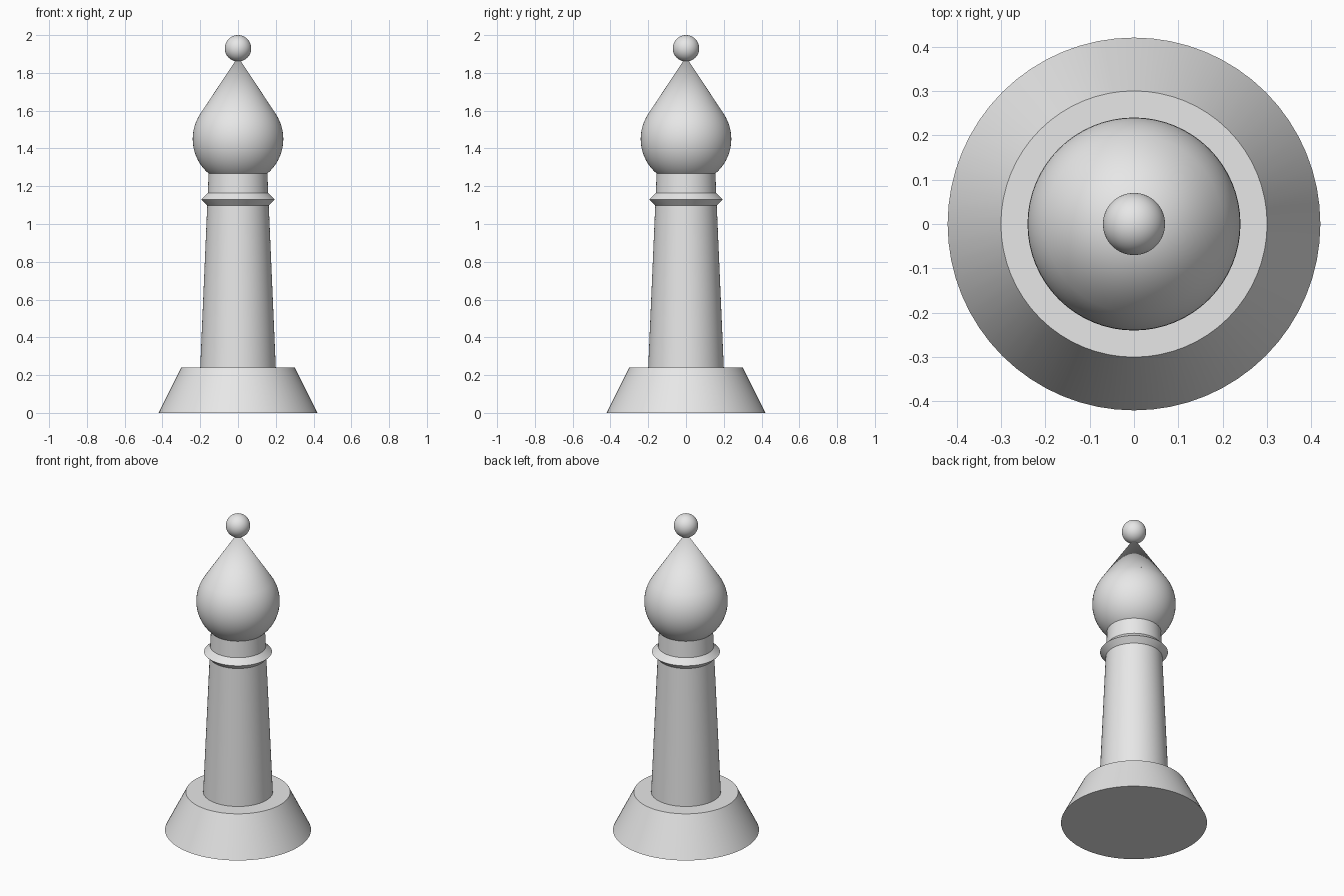
import bpy
import math

cube = bpy.data.objects.get("Cube")
if cube:
    bpy.data.objects.remove(cube, do_unlink=True)

SIDES = 64

grey = bpy.data.materials.new("light grey")
grey.use_nodes = True
COLOUR = (0.8, 0.8, 0.8, 1)
grey.diffuse_color = COLOUR
grey.node_tree.nodes["Principled BSDF"].inputs["Base Color"].default_value = COLOUR


def finish(name):
    """Name, colour and smooth the active part."""
    part = bpy.context.object
    part.name = name
    part.data.materials.append(grey)
    bpy.ops.object.shade_smooth_by_angle(angle=math.radians(30))
    return part


def taper(name, bottom_radius, top_radius, bottom, top):
    bpy.ops.mesh.primitive_cone_add(
        vertices=SIDES, radius1=bottom_radius, radius2=top_radius,
        depth=top - bottom, location=(0, 0, (bottom + top) / 2))
    return finish(name)


def ball(name, radius, height):
    bpy.ops.mesh.primitive_uv_sphere_add(
        segments=SIDES, ring_count=SIDES // 2, radius=radius, location=(0, 0, height))
    return finish(name)


# Foot and shaft
taper("base", 0.42, 0.30, 0, 0.24)
taper("column", 0.20, 0.155, 0.24, 1.28)

# Sharp-edged collar made of two mirrored tapers
taper("collar_lower", 0.155, 0.195, 1.09, 1.13)
taper("collar_upper", 0.195, 0.155, 1.13, 1.17)

# Drop-shaped head: ball with a tangent cone on top
HEAD_RADIUS, HEAD_Z, TIP_Z = 0.24, 1.45, 1.885
rise = HEAD_RADIUS ** 2 / (TIP_Z - HEAD_Z)
ball("head", HEAD_RADIUS, HEAD_Z)
taper("head_point", math.sqrt(HEAD_RADIUS ** 2 - rise ** 2), 0, HEAD_Z + rise, TIP_Z)

# Small ball at the tip
ball("finial", 0.07, 1.93)
